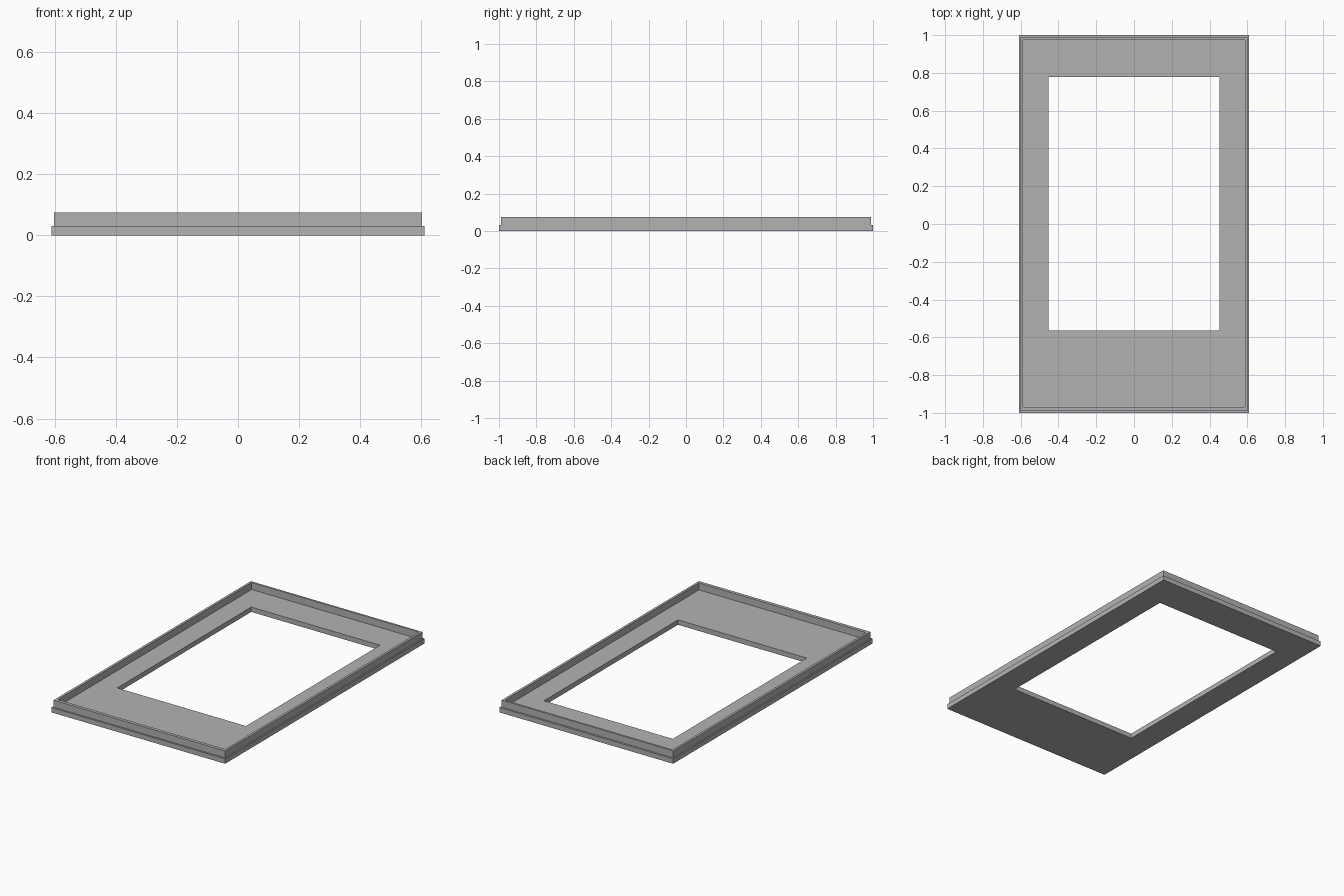
import bpy
import bmesh

cube = bpy.data.objects.get("Cube")
if cube:
    bpy.data.objects.remove(cube, do_unlink=True)

# Single flat grey
grey = bpy.data.materials.new("plain grey")
grey.use_nodes = True
color = (0.448, 0.448, 0.448, 1)
grey.diffuse_color = color
grey.node_tree.nodes["Principled BSDF"].inputs["Base Color"].default_value = color


def rect_ring(name, rings):
    """Closed solid swept through rectangles (half width, y min, y max, z)."""
    bm = bmesh.new()
    loops = []
    for w, y0, y1, z in rings:
        corners = ((-w, y0), (w, y0), (w, y1), (-w, y1))
        loops.append([bm.verts.new((x, y, z)) for x, y in corners])
    for a, b in zip(loops, loops[1:] + loops[:1]):
        for i in range(4):
            j = (i + 1) % 4
            bm.faces.new((a[i], a[j], b[j], b[i]))
    bmesh.ops.recalc_face_normals(bm, faces=bm.faces)
    mesh = bpy.data.meshes.new(name)
    bm.to_mesh(mesh)
    bm.free()
    mesh.materials.append(grey)
    obj = bpy.data.objects.new(name, mesh)
    bpy.context.collection.objects.link(obj)
    return obj


BASE, TOP = 0.031, 0.075
outer = (0.61, -1.0, 1.0)
rim_out = (0.602, -0.989, 0.988)
rim_in = (0.587, -0.968, 0.975)
window = (0.452, -0.565, 0.778)

# Bezel: base plate with window, outer ledge and raised rim in one solid
rect_ring("bezel_frame", [
    (*outer, 0), (*outer, BASE),
    (*rim_out, BASE), (*rim_out, TOP),
    (*rim_in, TOP), (*rim_in, BASE),
    (*window, BASE), (*window, 0),
])
